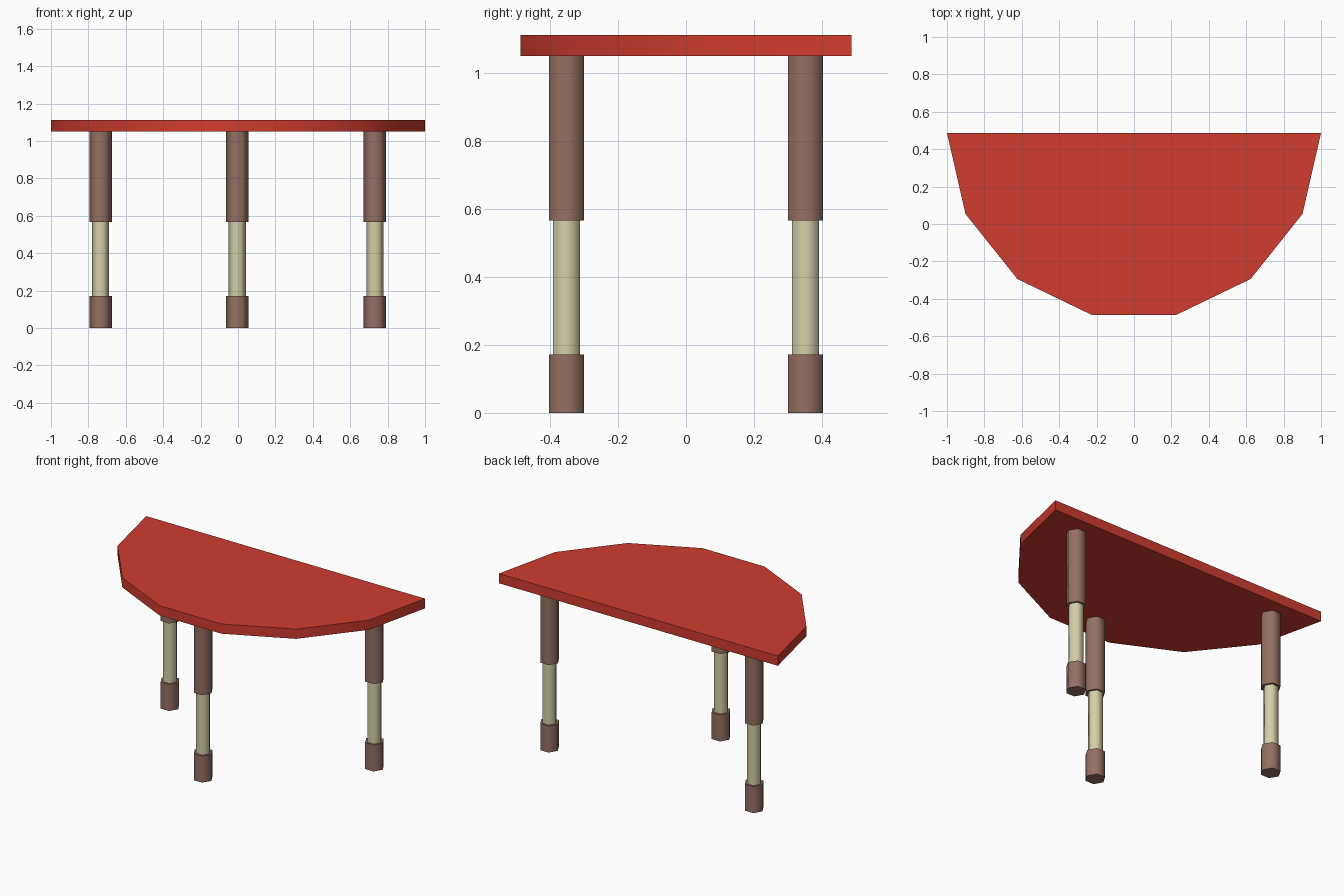
import bpy, bmesh, math

if "Cube" in bpy.data.objects:
    bpy.data.objects.remove(bpy.data.objects["Cube"])


def material(name, rgb):
    m = bpy.data.materials.new(name)
    m.diffuse_color = (*rgb, 1.0)
    m.use_nodes = True
    m.node_tree.nodes["Principled BSDF"].inputs["Base Color"].default_value = m.diffuse_color
    return m


red = material("red", (0.63, 0.045, 0.028))
brown = material("brown", (0.30, 0.16, 0.122))
cream = material("cream", (0.66, 0.62, 0.39))


def prism(name, outline, z0, z1, mat, smooth_angle=65):
    """Extrude a counter-clockwise xy outline from z0 to z1."""
    bm = bmesh.new()
    base = bm.faces.new([bm.verts.new((x, y, z0)) for x, y in outline])
    top = bmesh.ops.extrude_face_region(bm, geom=[base], use_keep_orig=True)["geom"]
    bmesh.ops.translate(bm, vec=(0, 0, z1 - z0),
                        verts=[g for g in top if isinstance(g, bmesh.types.BMVert)])
    bmesh.ops.recalc_face_normals(bm, faces=bm.faces)
    mesh = bpy.data.meshes.new(name)
    bm.to_mesh(mesh)
    bm.free()
    mesh.materials.append(mat)
    obj = bpy.data.objects.new(name, mesh)
    bpy.context.collection.objects.link(obj)
    # soft shading round the sides, crisp caps
    bpy.ops.object.select_all(action='DESELECT')
    obj.select_set(True)
    bpy.context.view_layer.objects.active = obj
    bpy.ops.object.shade_smooth_by_angle(angle=math.radians(smooth_angle))
    return obj


def arc(cx, cy, r, start, end, steps, closed=False):
    n = steps if closed else steps + 1
    angles = [math.radians(start + (end - start) * i / steps) for i in range(n)]
    return [(cx + r * math.cos(a), cy + r * math.sin(a)) for a in angles]


# Half-round tabletop: seven-sided semicircle with straight back edge
prism("tabletop", arc(0, 0.4875, 1.0, 180, 360, 7), 1.05, 1.113, red)

# Three hexagonal legs, each a foot, a slim pole and an upper sleeve
legs = {"back_left": (-0.735, 0.352), "back_right": (0.732, 0.352),
        "front": (-0.004, -0.352)}
sections = [("foot", 0.06, 0.0, 0.172, brown),
            ("pole", 0.046, 0.172, 0.567, cream),
            ("sleeve", 0.06, 0.567, 1.05, brown)]
for leg, (x, y) in legs.items():
    for part, r, z0, z1, mat in sections:
        prism(f"{leg}_leg_{part}", arc(x, y, r, 0, 360, 6, True), z0, z1, mat)
